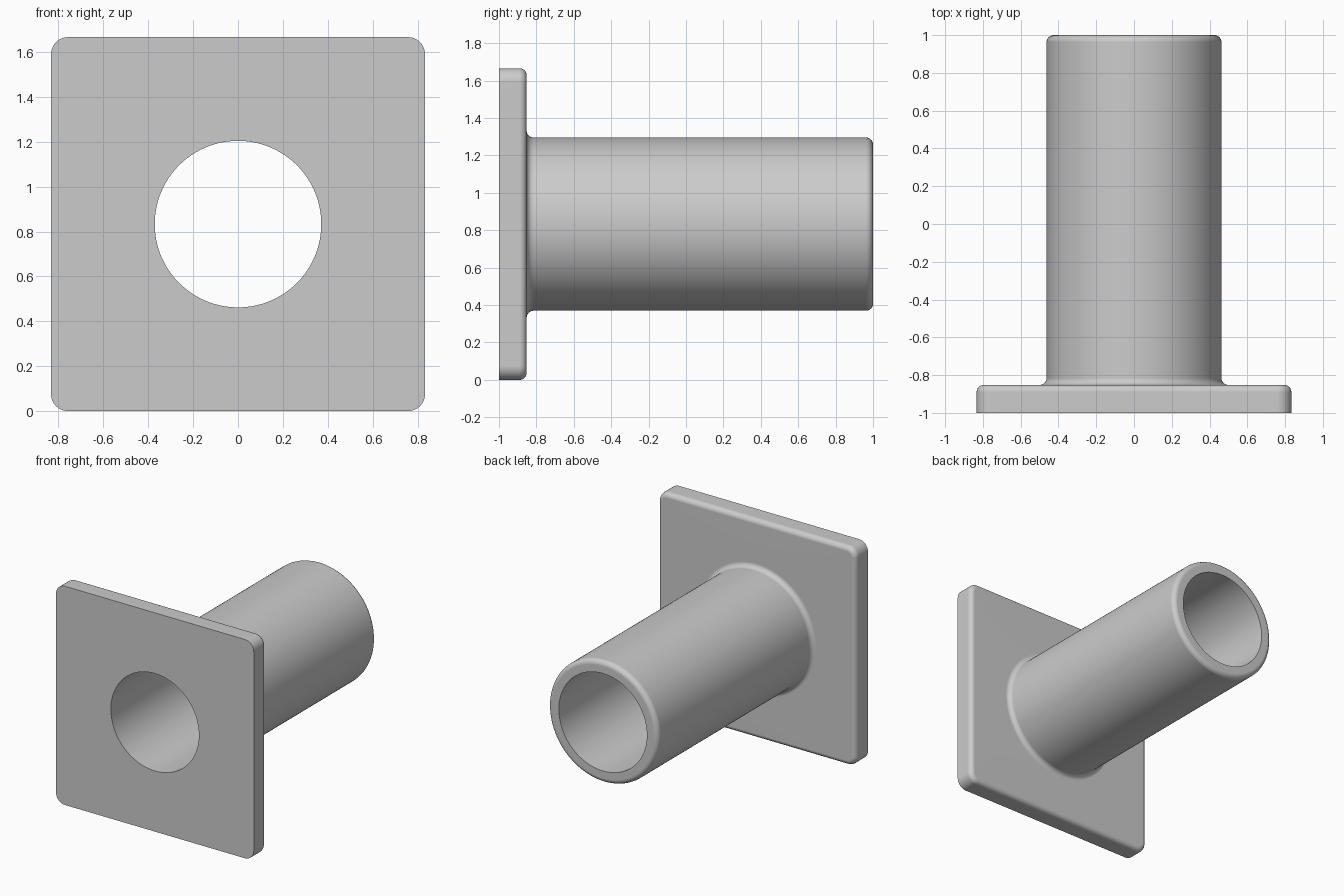
import bpy, bmesh
from math import sin, cos, pi

cube = bpy.data.objects.get("Cube")
if cube:
    bpy.data.objects.remove(cube, do_unlink=True)

HALF = 0.833                # half width of the plate, also the height of the axis
CORNER = 0.075              # plate corner radius
FRONT, PLATE_BACK, END = -1.0, -0.852, 1.0
BORE, OUTER, FILLET = 0.371, 0.463, 0.037
ARC, SIDE = 12, 20          # steps per plate corner and per plate side
COUNT = 4 * (ARC + SIDE)
STEPS = 6                   # steps per rounded edge


def circle_ring(radius, y):
    return [(radius * cos(2 * pi * i / COUNT), y, HALF + radius * sin(2 * pi * i / COUNT))
            for i in range(COUNT)]


def plate_ring(inset, y):
    """Rounded square, starting at the middle of the +x side."""
    c, r = HALF - CORNER, CORNER - inset
    quarter = [(c + r, c * i / (SIDE // 2)) for i in range(SIDE // 2)]
    quarter += [(c + r * cos(pi / 2 * i / ARC), c + r * sin(pi / 2 * i / ARC))
                for i in range(ARC)]
    quarter += [(c * (1 - i / (SIDE // 2)), c + r) for i in range(SIDE // 2)]
    ring = []
    for _ in range(4):
        ring += quarter
        quarter = [(-v, u) for u, v in quarter]
    return [(u, y, HALF + v) for u, v in ring]


# Rings follow the cross-section: plate, fillet, tube, rim, then back through the bore
turns = [pi / 2 * i / STEPS for i in range(STEPS + 1)]
rings = [circle_ring(BORE, FRONT), plate_ring(0, FRONT)]
rings += [plate_ring(FILLET * (1 - cos(t)), PLATE_BACK - FILLET * (1 - sin(t))) for t in turns]
rings += [circle_ring(OUTER + FILLET * (1 - sin(t)), PLATE_BACK + FILLET * (1 - cos(t)))
          for t in turns]
rings += [circle_ring(OUTER - FILLET * (1 - cos(t)), END - FILLET * (1 - sin(t))) for t in turns]
rings += [circle_ring(BORE, END)]

bm = bmesh.new()
loops = [[bm.verts.new(p) for p in ring] for ring in rings]
for a, b in zip(loops, loops[1:] + loops[:1]):
    for i in range(COUNT):
        j = (i + 1) % COUNT
        bm.faces.new((a[i], a[j], b[j], b[i]))
bmesh.ops.recalc_face_normals(bm, faces=bm.faces)

mesh = bpy.data.meshes.new("flanged_sleeve")
bm.to_mesh(mesh)
bm.free()
sleeve = bpy.data.objects.new("flanged_sleeve", mesh)
bpy.context.collection.objects.link(sleeve)

# Plain grey metal
grey = bpy.data.materials.new("plain_grey")
grey.use_nodes = True
colour = (0.6, 0.6, 0.6, 1)
grey.diffuse_color = colour
grey.node_tree.nodes["Principled BSDF"].inputs["Base Color"].default_value = colour
mesh.materials.append(grey)

# Smooth curves, crisp edges, flat faces kept flat
bpy.ops.object.select_all(action="DESELECT")
sleeve.select_set(True)
bpy.context.view_layer.objects.active = sleeve
bpy.ops.object.shade_smooth_by_angle(angle=pi / 6)
weighted = sleeve.modifiers.new("flat_faces", "WEIGHTED_NORMAL")
weighted.keep_sharp = True
